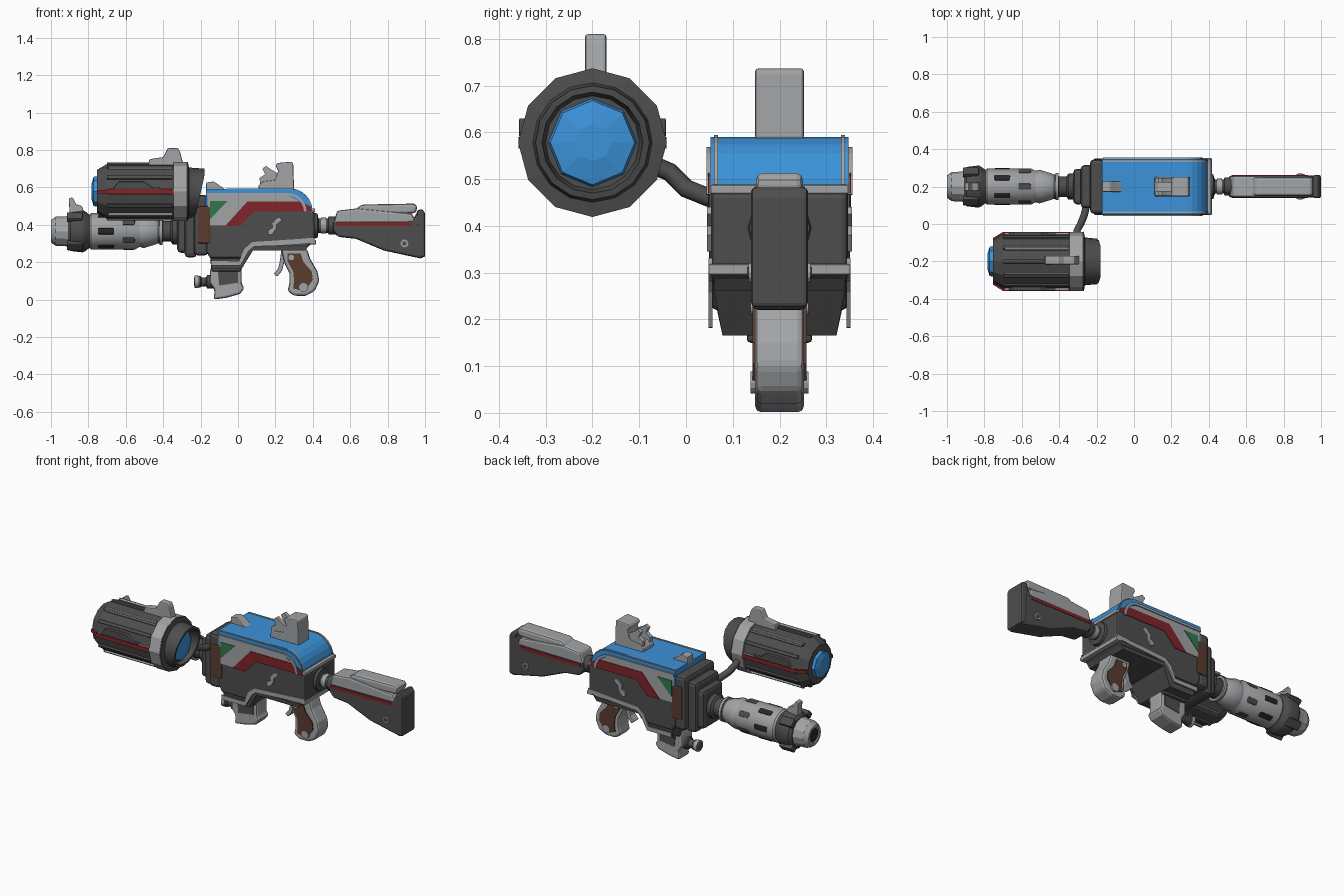
import bpy, bmesh, math
from mathutils import Vector, Matrix

if "Cube" in bpy.data.objects:
    bpy.data.objects.remove(bpy.data.objects["Cube"])

def material(name, r, g, b):
    m = bpy.data.materials.new(name)
    m.use_nodes = True
    m.diffuse_color = (r, g, b, 1)
    m.node_tree.nodes["Principled BSDF"].inputs["Base Color"].default_value = (r, g, b, 1)
    return m

LIGHT = material("light grey", .36, .37, .38)
DARK = material("dark grey", .075, .075, .075)
BLUE = material("blue", .045, .29, .70)
RED = material("red", .22, .018, .022)
BROWN = material("brown", .10, .045, .028)
GREEN = material("green", .03, .19, .07)
BLACK = material("black", .02, .02, .022)

MID = 0.2              # y of the weapon axis
SCOPE = (-0.2, 0.578)  # y, z of the scope axis
BORE = (MID, 0.365)    # y, z of the barrel axis

def finish(name, bm, mat, bevel=0, smooth=0):
    bmesh.ops.recalc_face_normals(bm, faces=bm.faces)
    me = bpy.data.meshes.new(name)
    bm.to_mesh(me)
    bm.free()
    me.materials.append(mat)
    ob = bpy.data.objects.new(name, me)
    bpy.context.collection.objects.link(ob)
    if bevel:
        mod = ob.modifiers.new("Bevel", 'BEVEL')
        mod.width, mod.segments, mod.angle_limit = bevel, 2, math.radians(35)
    if smooth:
        bpy.context.view_layer.objects.active = ob
        ob.select_set(True)
        bpy.ops.object.shade_smooth_by_angle(angle=math.radians(smooth))
        ob.select_set(False)
    return ob

def prism(name, pts, half, mat, bevel=0, mid=MID, smooth=0):
    """Side profile in x, z extruded evenly about y = mid."""
    bm = bmesh.new()
    face = bm.faces.new([bm.verts.new((x, mid - half, z)) for x, z in pts])
    new = bmesh.ops.extrude_face_region(bm, geom=[face])["geom"]
    bmesh.ops.translate(bm, vec=(0, 2 * half, 0), verts=[v for v in new if isinstance(v, bmesh.types.BMVert)])
    return finish(name, bm, mat, bevel, smooth)

def plates(name, pts, half, mat, thick=.004):
    """Matching thin plates on both sides of the weapon."""
    for side, label in ((-1, "right"), (1, "left")):
        prism(f"{name}_{label}", pts, thick / 2, mat, mid=MID + side * (half + thick / 2))

def box(name, x0, x1, y0, y1, z0, z1, mat, bevel=0):
    return prism(name, [(x0, z0), (x1, z0), (x1, z1), (x0, z1)], (y1 - y0) / 2, mat, bevel, (y0 + y1) / 2)

def ribbon(path, w):
    """Outline of a strip of width w along a path of x, z points."""
    p = [Vector(q) for q in path]
    out = []
    for i, q in enumerate(p):
        d = (p[min(i + 1, len(p) - 1)] - p[max(i - 1, 0)]).normalized()
        out.append(Vector((-d.y, d.x)) * w / 2)
    return [tuple(q + o) for q, o in zip(p, out)] + [tuple(q - o) for q, o in reversed(list(zip(p, out)))]

def lathe(name, prof, axis, mat, n=16, smooth=0, bevel=0):
    """Turn an x, radius profile around a line along x."""
    bm = bmesh.new()
    rings = [[bm.verts.new((x, axis[0] + r * math.sin(math.tau * i / n), axis[1] + r * math.cos(math.tau * i / n)))
              for i in range(n)] for x, r in prof]
    for a, b in zip(rings, rings[1:]):
        for i in range(n):
            bm.faces.new((a[i], a[(i + 1) % n], b[(i + 1) % n], b[i]))
    bm.faces.new(rings[0])
    bm.faces.new(rings[-1])
    return finish(name, bm, mat, bevel, smooth)

def around(name, axis, x0, x1, r, width, high, mat, count, start=0, bevel=0):
    """Long blocks spaced around a line along x."""
    for i in range(count):
        ob = box(f"{name}_{i + 1}", x0, x1, -width / 2, width / 2, r - high, r, mat, bevel)
        ob.data.transform(Matrix.Translation((0, *axis)) @ Matrix.Rotation(start + math.tau * i / count, 4, 'X'))

def knob(name, x, z, r, half, mat, n=12):
    pts = [(x + r * math.cos(math.tau * i / n), z + r * math.sin(math.tau * i / n)) for i in range(n)]
    prism(name, pts, half, mat)

# Receiver: dark shell, tapered belly, blue cover
prism("receiver", [(-.17, .54), (.30, .54), (.40, .48), (.41, .46), (.41, .31), (.37, .28), (.07, .28),
                   (.02, .22), (-.15, .22), (-.17, .26)], .146, DARK, .012)
belly = prism("receiver_belly", [(-.15, .25), (.06, .29), (.38, .29), (.36, .262), (.08, .262), (.02, .165), (-.14, .165)],
              .14, DARK)
for v in belly.data.vertices:
    if v.co.z < .2:
        v.co.y = MID + (v.co.y - MID) * .87
arc = [(.28 + .115 * math.sin(a), .47 + .12 * math.cos(a)) for a in [math.radians(15 * i) for i in range(7)]]
prism("blue_cover", [(-.17, .50), (-.17, .59)] + arc + [(.395, .48), (.30, .48)], .148, BLUE, .014)
box("cover_rear_rim", .385, .412, .052, .348, .468, .488, LIGHT, .004)
edge = [(-.165, .562)] + [(.27 + .09 * math.sin(a), .467 + .095 * math.cos(a))
                         for a in [math.radians(15 * i) for i in range(7)]]
plates("cover_trim", ribbon(edge, .014), .148, LIGHT, .008)
for side in (-1, 1):
    prism(f"cover_top_rim_{side + 2}", ribbon([(-.165, .588)] + arc, .008), .004, LIGHT, mid=MID + side * .136)

# Painted side panels
plates("panel_base", [(-.16, .556), (.27, .556), (.325, .525), (.35, .49), (.35, .475), (.08, .475), (.0, .395),
                      (-.15, .395), (-.16, .42)], .146, LIGHT, .004)
plates("panel_red", [(.05, .524), (.33, .524), (.385, .50), (.40, .47), (.085, .47), (.01, .392), (-.07, .392)],
       .150, RED, .003)
plates("panel_green", [(-.15, .526), (-.055, .526), (-.15, .43)], .150, GREEN, .003)
plates("lower_trim", ribbon([(.41, .318), (.31, .31), (.08, .295), (.045, .265), (.01, .195), (-.145, .195)], .026),
       .143, LIGHT, .009)
box("rear_trim", .38, .416, .048, .352, .295, .318, LIGHT, .004)
plates("side_latch", [(.16, .35), (.18, .345), (.205, .38), (.205, .40), (.235, .425), (.225, .44), (.205, .435),
                      (.18, .405), (.185, .385), (.16, .37)], .146, LIGHT, .009)

# Front collar, stepping down to the barrel
box("collar_brown", -.215, -.145, .049, .351, .30, .50, BROWN, .008)
box("collar_plate", -.235, -.16, .055, .345, .235, .56, DARK, .02)
box("collar_middle", -.285, -.22, .085, .315, .225, .525, DARK, .02)
box("collar_front", -.325, -.27, .105, .295, .25, .48, DARK, .02)

# Barrel
lathe("barrel_neck", [(-.44, .065), (-.41, .065), (-.40, .055), (-.36, .055), (-.35, .07), (-.31, .07)], BORE, DARK, 16, 35)
lathe("barrel_neck_ring", [(-.42, .072), (-.405, .072)], BORE, LIGHT, 16, 35)
lathe("barrel_shroud", [(-.80, .085), (-.785, .097), (-.55, .097), (-.53, .085), (-.52, .085), (-.505, .09),
                        (-.44, .07), (-.42, .06)], BORE, LIGHT, 16, 35)
around("barrel_slot", BORE, -.75, -.66, .099, .035, .02, BLACK, 6, math.pi / 6, .008)
around("barrel_rear_slot", BORE, -.62, -.55, .099, .035, .02, DARK, 6, 0, .008)
lathe("muzzle_ring", [(-.91, .09), (-.895, .105), (-.83, .113), (-.815, .105), (-.79, .085)], BORE, DARK, 16, 35)
lathe("muzzle_tip", [(-.985, .03), (-1.0, .045), (-1.0, .06), (-.975, .078), (-.92, .08), (-.90, .09)], BORE, LIGHT, 12, 25)
lathe("muzzle_bore", [(-.995, .042), (-.98, .042)], BORE, BLACK, 12)
around("muzzle_lug", BORE, -.915, -.83, .122, .05, .03, DARK, 4, math.pi / 4, .006)
prism("front_bead", [(-.90, .46), (-.905, .54), (-.885, .548), (-.865, .51), (-.835, .50), (-.82, .46)], .022, LIGHT, .005)

# Under-barrel magazine and lamp
prism("magazine", [(-.14, .19), (.02, .19), (.02, .08), (.035, .06), (.01, .03), (-.06, .01), (-.13, .0), (-.125, .05),
                   (-.15, .09), (-.15, .15)], .052, LIGHT, .012)
prism("magazine_panel", [(-.11, .17), (.0, .17), (.0, .09), (-.10, .075)], .055, DARK)
prism("magazine_mount", [(-.15, .22), (.02, .22), (.015, .15), (-.14, .15)], .07, DARK, .008)
lathe("lamp", [(-.235, .022), (-.23, .03), (-.20, .03), (-.195, .024), (-.17, .024), (-.165, .036), (-.11, .036)],
      (MID, .095), DARK, 12, 35)
lathe("lamp_ring", [(-.232, .033), (-.212, .033)], (MID, .095), LIGHT, 12, 35)

# Trigger and pistol grip
prism("trigger", ribbon([(.245, .27), (.235, .20), (.225, .16), (.20, .13)], .024), .025, LIGHT, .005)
prism("grip_frame", [(.23, .27), (.37, .27), (.385, .22), (.425, .15), (.435, .10), (.41, .045), (.36, .02), (.30, .02),
                     (.265, .045), (.275, .09), (.275, .14), (.25, .19)], .052, LIGHT, .014)
plates("grip_panel", [(.265, .245), (.335, .245), (.35, .20), (.395, .15), (.40, .105), (.375, .07), (.33, .05), (.295, .06),
                      (.30, .10), (.295, .15), (.265, .205)], .051, BROWN, .007)
for i, (x, z, r) in enumerate(((.35, .065, .024), (.285, .225, .015))):
    knob(f"grip_screw_{i + 1}", x, z, r, .062, LIGHT)

# Sights on the cover
prism("rear_sight", [(.11, .585), (.30, .585), (.295, .73), (.285, .737), (.21, .73), (.20, .715), (.215, .69), (.20, .64),
                     (.13, .63), (.11, .61)], .052, LIGHT, .006)
for i, y in enumerate((.165, .235)):
    prism(f"sight_cheek_{i + 1}", [(.12, .60), (.24, .60), (.22, .67), (.17, .70), (.15, .715), (.13, .70), (.145, .67),
                                  (.115, .65)], .012, LIGHT, mid=y)
prism("cover_notch", [(-.17, .58), (-.055, .58), (-.085, .60), (-.13, .632), (-.17, .625)], .028, LIGHT, .004)

# Stock
lathe("stock_neck", [(.40, .07), (.425, .065), (.43, .038), (.48, .038), (.485, .048), (.53, .048)], (MID, .395), DARK, 12, 35)
lathe("stock_neck_ring", [(.445, .043), (.47, .043)], (MID, .395), LIGHT, 12, 35)
prism("stock_lower", [(.51, .42), (.505, .37), (.535, .335), (.63, .325), (.78, .262), (.985, .218), (.992, .23), (.992, .45),
                      (.96, .47), (.93, .42)], .058, DARK, .012)
prism("stock_upper", [(.51, .405), (.53, .475), (.64, .488), (.93, .46), (.955, .41)], .057, LIGHT, .012)
prism("cheek_rest", [(.62, .475), (.66, .508), (.94, .513), (.96, .50), (.95, .462), (.70, .45)], .05, LIGHT, .014)
prism("butt_plate", [(.965, .23), (1.0, .225), (1.0, .46), (.985, .485), (.955, .475)], .061, DARK, .01)
plates("stock_stripe", [(.525, .392), (.93, .392), (.93, .412), (.525, .412)], .057, RED, .004)
knob("stock_screw", .89, .30, .021, .066, LIGHT)
knob("stock_screw_core", .89, .30, .012, .069, DARK)

# Side scope: twelve-sided tube, hollow eyepiece, two lenses
lathe("scope_tube", [(-.755, .085), (-.755, .115), (-.70, .147), (-.33, .147)], SCOPE, DARK, 12)
lathe("scope_front_lens", [(-.782, .045), (-.772, .078), (-.75, .082)], SCOPE, BLUE, 8)
around("scope_rib", SCOPE, -.70, -.35, .155, .02, .03, DARK, 12, 0, .003)
around("scope_rib_cap", SCOPE, -.69, -.35, .153, .030, .02, LIGHT, 6, math.pi / 6, .003)
lathe("scope_collar", [(-.345, .14), (-.345, .158), (-.275, .158), (-.265, .13)], SCOPE, LIGHT, 12)
lathe("scope_collar_back", [(-.29, .15), (-.268, .159), (-.262, .125)], SCOPE, DARK, 12)
cup = lathe("scope_eyepiece", [(-.29, .14), (-.265, .128), (-.18, .122), (-.18, .108), (-.25, .10)], SCOPE, DARK, 16, 30)
for v in cup.data.vertices:   # eyecup is longer at the top
    if v.co.x > -.2:
        v.co.x -= max(0, .66 - v.co.z) * .22
lathe("scope_rear_lens", [(-.26, .098), (-.235, .09), (-.225, .04)], SCOPE, BLUE, 8)
for side in (-1, 1):
    y = SCOPE[0] + side * .146
    box(f"scope_stripe_{side + 2}", -.70, -.345, y - .012, y + .012, .565, .590, RED)
    front = box(f"scope_stripe_tip_{side + 2}", -.755, -.70, y - .012, y + .012, .568, .586, RED)
    for v in front.data.vertices:
        if v.co.x < -.73:
            v.co.y -= side * .034
    prism(f"scope_side_plate_{side + 2}", [(-.67, .59), (-.64, .63), (-.50, .63), (-.46, .60), (-.42, .60), (-.42, .59)],
          .011, DARK, .003, mid=y)
prism("scope_sight", [(-.48, .715), (-.475, .75), (-.40, .762), (-.375, .81), (-.32, .81), (-.31, .79), (-.29, .715)],
      .023, LIGHT, .006, mid=-.193)

# Bent arm carrying the scope
cu = bpy.data.curves.new("scope_arm", 'CURVE')
cu.dimensions, cu.bevel_depth, cu.bevel_resolution = '3D', .02, 2
cu.use_fill_caps = True
sp = cu.splines.new('POLY')
path = [(-.30, -.07, .53), (-.305, -.035, .515), (-.285, .0, .48), (-.265, .05, .46), (-.25, .12, .45)]
sp.points.add(len(path) - 1)
for p, q in zip(sp.points, path):
    p.co = (*q, 1)
cu.materials.append(DARK)
bpy.context.collection.objects.link(bpy.data.objects.new("scope_arm", cu))
